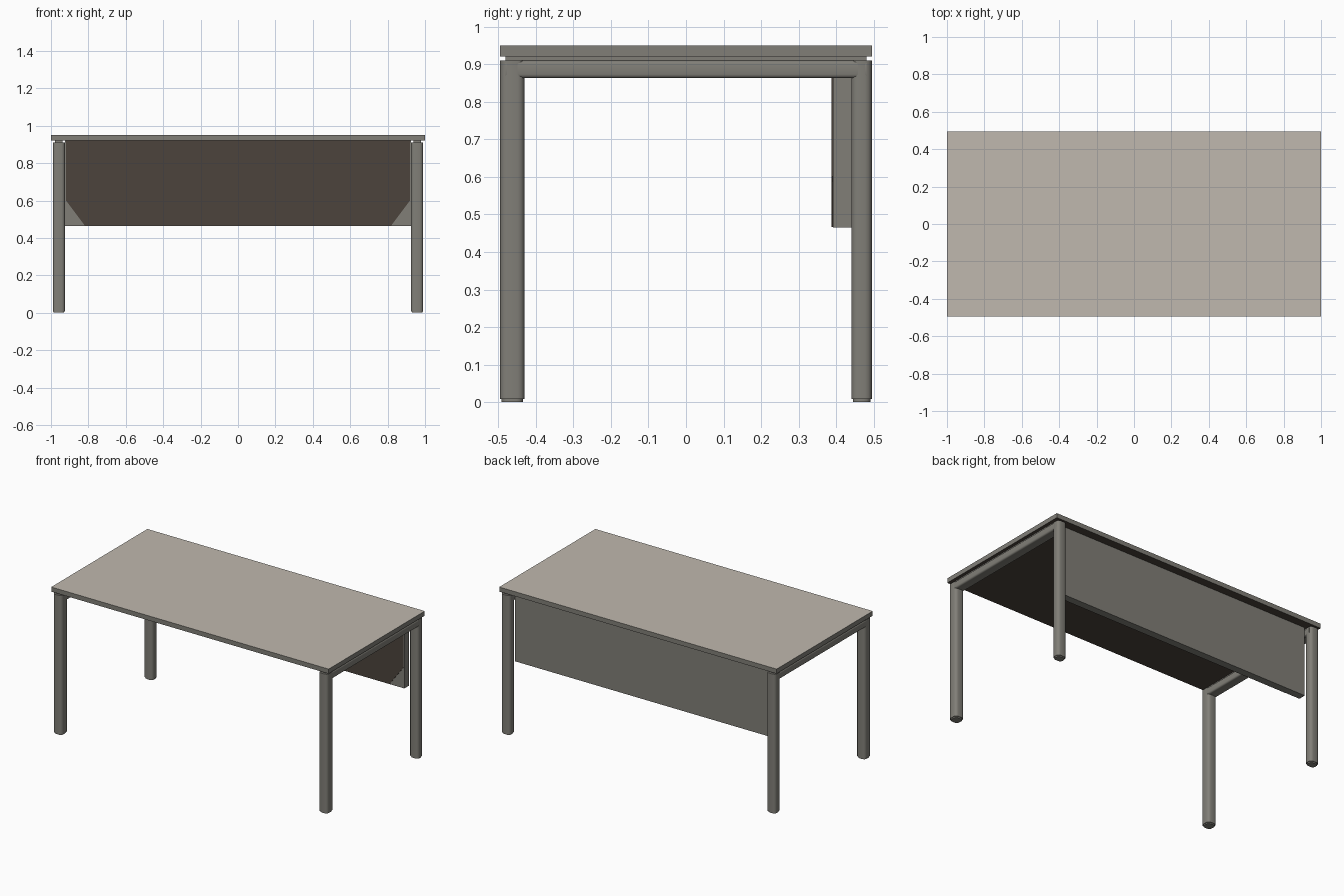
import bpy
import bmesh
from mathutils import Vector

cube = bpy.data.objects.get("Cube")
if cube:
    bpy.data.objects.remove(cube, do_unlink=True)


def make_material(name, rgb):
    mat = bpy.data.materials.new(name)
    mat.use_nodes = True
    linear = [(c / 255) ** 2.2 for c in rgb] + [1]
    mat.diffuse_color = linear
    mat.node_tree.nodes["Principled BSDF"].inputs["Base Color"].default_value = linear
    return mat


GREY = make_material("warm grey metal", (128, 126, 119))
LIGHT = make_material("pale top", (190, 183, 173))
DARK = make_material("dark brown", (77, 69, 62))


def box(name, low, high, mats=(GREY,), bevel=0, edges=None, rule=None):
    """Box between two corners, with optional rounded edges and face colours."""
    low, high = Vector(low), Vector(high)
    bm = bmesh.new()
    bmesh.ops.create_cube(bm, size=1)
    for v in bm.verts:
        v.co = (low + high) / 2 + v.co * (high - low)
    if bevel:
        chosen = [e for e in bm.edges if edges is None or edges(e)]
        bmesh.ops.bevel(bm, geom=chosen, offset=bevel, segments=3,
                        profile=0.5, affect='EDGES')
    bm.normal_update()
    if rule:
        for f in bm.faces:
            f.material_index = rule(f.normal)
    mesh = bpy.data.meshes.new(name)
    bm.to_mesh(mesh)
    bm.free()
    for m in mats:
        mesh.materials.append(m)
    obj = bpy.data.objects.new(name, mesh)
    bpy.context.collection.objects.link(obj)
    bpy.ops.object.select_all(action='DESELECT')
    obj.select_set(True)
    bpy.context.view_layer.objects.active = obj
    bpy.ops.object.shade_smooth_by_angle(angle=0.6)
    return obj


def along(axis):
    return lambda e: abs((e.verts[0].co - e.verts[1].co).normalized()[axis]) > 0.9


def top_rule(n):
    return 1 if n.z > 0.5 else 2 if n.z < -0.5 else 0


# Table top: pale upper face, grey edges, dark underside
box("table_top", (-1, -0.495, 0.92), (1, 0.495, 0.95), (GREY, LIGHT, DARK), rule=top_rule)

for side, s in (("left", 1), ("right", -1)):
    x0, x1 = sorted((s * 0.925, s * 0.99))
    # Rounded legs with slightly narrower feet
    for end, y0, y1 in (("front", -0.495, -0.43), ("back", 0.44, 0.495)):
        box(f"{end}_{side}_leg", (x0, y0, 0.008), (x1, y1, 0.91), bevel=0.018, edges=along(2))
        box(f"{end}_{side}_foot", (x0 + 0.004, y0 + 0.004, 0), (x1 - 0.004, y1 - 0.004, 0.02),
            bevel=0.018, edges=along(2))
    # Side rail joining the legs, and the recessed strip under the top
    box(f"{side}_rail", (x0, -0.48, 0.863), (x1, 0.48, 0.91), bevel=0.01, edges=along(1))
    box(f"{side}_spacer", (x0 + 0.012, -0.48, 0.9), (x1 - 0.012, 0.48, 0.922))

# Modesty panel with a dark inner face
box("modesty_panel", (-0.925, 0.392, 0.465), (0.925, 0.44, 0.92))
inner = box("panel_inner_face", (-0.92, 0.388, 0.467), (0.92, 0.393, 0.92), (DARK,))

# Trim the lower corners of the dark face
bm = bmesh.new()
bm.from_mesh(inner.data)
for s in (1, -1):
    cut = bmesh.ops.bisect_plane(bm, geom=bm.verts[:] + bm.edges[:] + bm.faces[:],
                                 plane_co=(s * 0.82, 0, 0.467),
                                 plane_no=(s * 0.8, 0, -0.6), clear_outer=True)
    rim = [g for g in cut["geom_cut"] if isinstance(g, bmesh.types.BMEdge)]
    bmesh.ops.edgeloop_fill(bm, edges=rim)
bm.to_mesh(inner.data)
bm.free()
